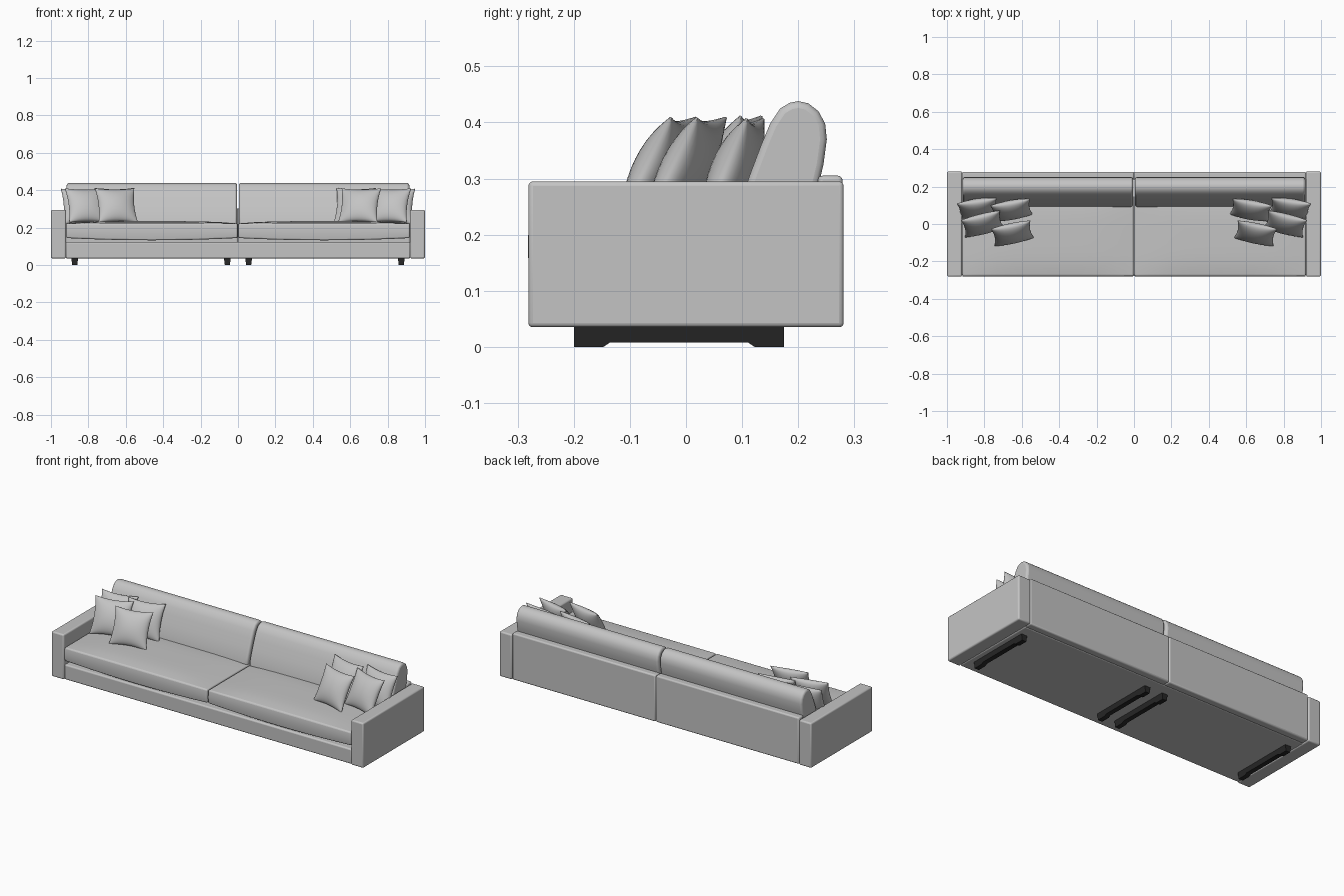
import bpy, bmesh, math
from mathutils import Matrix, Vector

old = bpy.data.objects.get("Cube")
if old:
    bpy.data.objects.remove(old)


def material(name, value):
    m = bpy.data.materials.new(name)
    m.use_nodes = True
    m.diffuse_color = (value, value, value, 1)
    m.node_tree.nodes["Principled BSDF"].inputs["Base Color"].default_value = (value, value, value, 1)
    return m


fabric = material("light grey fabric", 0.55)
black = material("black wood", 0.02)


def finish(bm, name, mat, bevel=0, segments=3, angle=40):
    bmesh.ops.recalc_face_normals(bm, faces=bm.faces)
    mesh = bpy.data.meshes.new(name)
    bm.to_mesh(mesh)
    bm.free()
    mesh.materials.append(mat)
    ob = bpy.data.objects.new(name, mesh)
    bpy.context.collection.objects.link(ob)
    if bevel:
        mod = ob.modifiers.new("soft edges", "BEVEL")
        mod.width = bevel
        mod.segments = segments
        mod.limit_method = "ANGLE"
        mod.angle_limit = math.radians(40)
    bpy.ops.object.select_all(action="DESELECT")
    ob.select_set(True)
    bpy.context.view_layer.objects.active = ob
    bpy.ops.object.shade_smooth_by_angle(angle=math.radians(angle))
    return ob


def box(name, lo, hi, mat, bevel, cuts=0, shape=None):
    """Box between two corners; shape(unit) returns an offset for a padded look."""
    lo, hi = Vector(lo), Vector(hi)
    bm = bmesh.new()
    bmesh.ops.create_cube(bm, size=2)
    if cuts:
        bmesh.ops.subdivide_edges(bm, edges=bm.edges[:], cuts=cuts, use_grid_fill=True)
    for v in bm.verts:
        unit = v.co.copy()
        v.co = (lo + hi) / 2 + Vector(a * b / 2 for a, b in zip(unit, hi - lo))
        if shape:
            v.co += shape(unit)
    return finish(bm, name, mat, bevel)


def extrude(name, profile, x0, x1, mat, bevel):
    """Side profile of (y, z) points stretched along x."""
    bm = bmesh.new()
    face = bm.faces.new([bm.verts.new((x0, y, z)) for y, z in profile])
    new = bmesh.ops.extrude_face_region(bm, geom=[face])["geom"]
    for v in new:
        if isinstance(v, bmesh.types.BMVert):
            v.co.x = x1
    return finish(bm, name, mat, bevel)


def pillow(name, centre, yaw, lean, w=0.215, h=0.205, thick=0.078, n=16):
    """Square scatter pillow with pinched sides, pointed corners and an edge welt."""
    bm = bmesh.new()
    place = (Matrix.Translation(centre) @ Matrix.Rotation(math.radians(yaw), 4, "Z")
             @ Matrix.Rotation(math.radians(-lean), 4, "X"))
    sides = []
    for side in (-1, 1):
        rows = []
        for i in range(n + 1):
            row = []
            for j in range(n + 1):
                u = math.sin((2 * i / n - 1) * math.pi / 2)
                v = math.sin((2 * j / n - 1) * math.pi / 2)
                x = u * w / 2 * (1 - 0.10 * (1 - v * v))
                z = v * h / 2 * (1 - 0.10 * (1 - u * u))
                puff = max(0, (1 - u * u) * (1 - v * v)) ** 0.55
                row.append(bm.verts.new(place @ Vector((x, side * (0.002 + thick / 2 * puff), z))))
            rows.append(row)
        for i in range(n):
            for j in range(n):
                bm.faces.new((rows[i][j], rows[i + 1][j], rows[i + 1][j + 1], rows[i][j + 1]))
        sides.append([r[0] for r in rows] + rows[n][1:]
                     + [r[n] for r in rows[n - 1::-1]] + rows[0][n - 1:0:-1])
    a, b = sides
    for k in range(len(a)):
        m = (k + 1) % len(a)
        bm.faces.new((a[k], a[m], b[m], b[k]))
    finish(bm, name, fabric, angle=50)


# Frame: base and two side-by-side back panels
box("base", (-0.921, -0.275, 0.035), (0.921, 0.24, 0.122), fabric, 0.008)

seat_y = (-0.278, 0.15)
back_profile = [(0.09, 0.215), (0.098, 0.26), (0.115, 0.31), (0.134, 0.36), (0.15, 0.398),
                (0.168, 0.425), (0.185, 0.435), (0.2, 0.438), (0.218, 0.434), (0.236, 0.42),
                (0.248, 0.398), (0.251, 0.37), (0.245, 0.325), (0.232, 0.27), (0.215, 0.215)]
skid_profile = [(-0.2, 0.036), (-0.2, 0), (-0.147, 0), (-0.135, 0.008), (0.11, 0.008),
                (0.122, 0), (0.175, 0), (0.175, 0.036)]


def seat_padding(u):
    crown = (1 - u.x ** 4) * (1 - u.y ** 4)
    bulge = (1 - u.z * u.z) * -0.004 if u.y < -0.99 else 0
    lift = 0.012 * crown if u.z > 0 else 0.012 * (u.x ** 2 - 1) * (u.y < 0.9) + 0.006
    return Vector((0, bulge, lift * abs(u.z)))


for s, side in ((1, "left"), (-1, "right")):
    def span(a, b):
        return sorted((s * a, s * b))

    # Arms
    x0, x1 = span(0.92, 0.999)
    box(side + "_arm", (x0, -0.281, 0.035), (x1, 0.281, 0.295), fabric, 0.008)

    # Back panels
    x0, x1 = span(0.0005, 0.919)
    box(side + "_back_panel", (x0, 0.235, 0.036), (x1, 0.279, 0.305), fabric, 0.008)

    # Seat and back cushions
    x0, x1 = span(0.003, 0.918)
    box(side + "_seat_cushion", (x0, seat_y[0], 0.138), (x1, seat_y[1], 0.222),
        fabric, 0.014, 9, seat_padding)
    x0, x1 = span(0.005, 0.916)
    extrude(side + "_back_cushion", back_profile, x0, x1, fabric, 0.012)

    # Skid feet
    for place, x in (("outer", 0.873), ("inner", 0.057)):
        foot = extrude(f"{side}_{place}_skid", skid_profile, s * x - 0.018, s * x + 0.018, black, 0)
        for v in foot.data.vertices:
            if v.co.z < 0.02:
                v.co.x = s * x + (v.co.x - s * x) * 0.75

# Scatter pillows: name, x, y, z, yaw and lean, repeated at both ends
group = [("rear_outer", 0.835, 0.085, 0.312, -8, 22),
         ("rear_inner", 0.655, 0.075, 0.318, -10, 24),
         ("front_outer", 0.81, 0.0, 0.318, -14, 27),
         ("front_inner", 0.65, -0.05, 0.318, -12, 27)]
for s, side in ((1, "left"), (-1, "right")):
    for name, x, y, z, yaw, lean in group:
        shift = -0.03 if (s > 0 and name == "rear_inner") else 0
        pillow(f"{side}_{name}_pillow", (s * (x + shift), y, z), s * yaw, lean)
